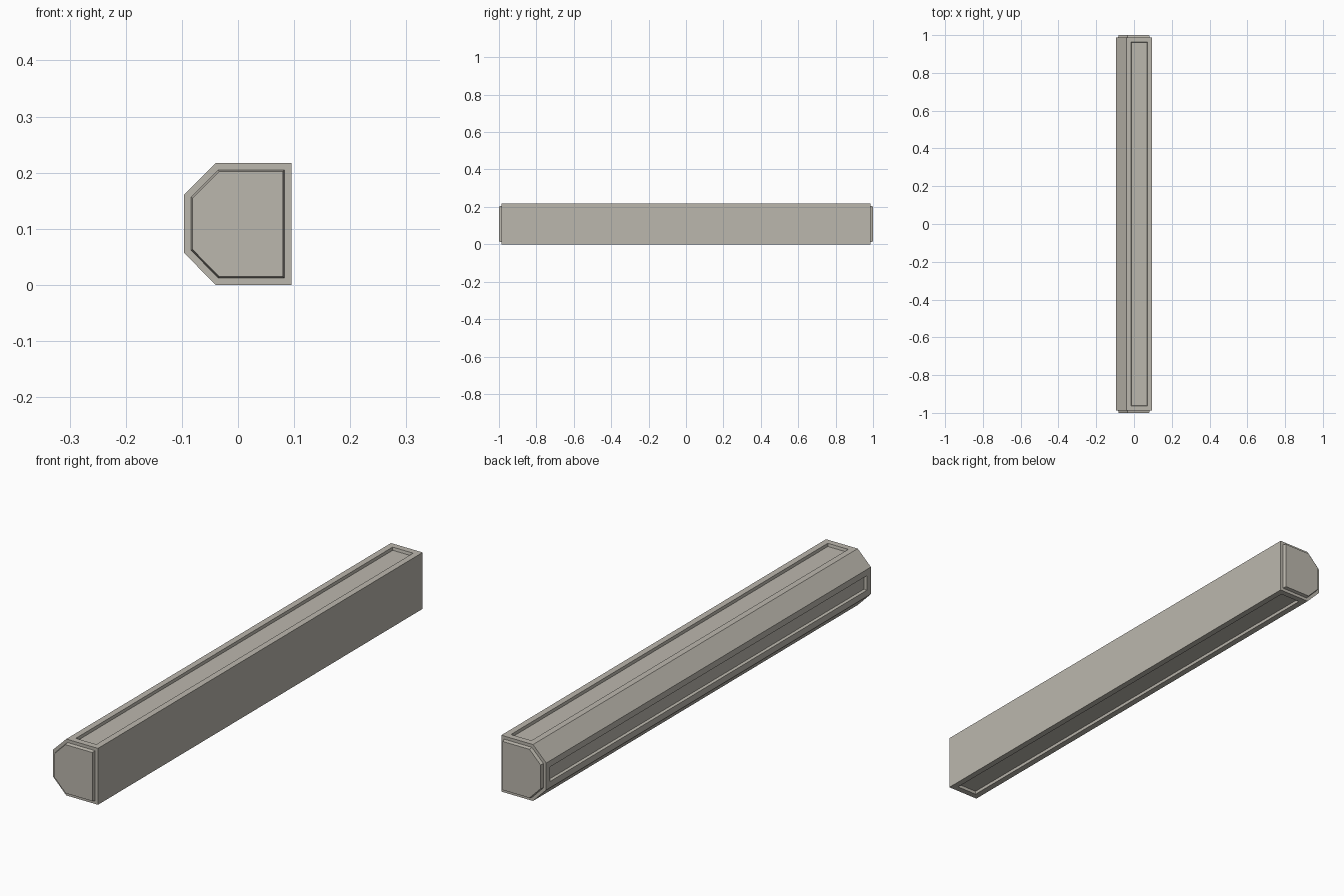
import bpy, bmesh
from mathutils import Vector

if "Cube" in bpy.data.objects:
    bpy.data.objects.remove(bpy.data.objects["Cube"])

mat = bpy.data.materials.new("warm grey stone")
mat.diffuse_color = (0.50, 0.475, 0.42, 1)
mat.use_nodes = True
mat.node_tree.nodes["Principled BSDF"].inputs["Base Color"].default_value = mat.diffuse_color

# Beam cross-section (x, z): square on the right, chamfered on the left
profile = [(-0.04, 0), (0.095, 0), (0.095, 0.217), (-0.04, 0.217),
           (-0.096, 0.161), (-0.096, 0.057)]
HALF = 0.987

bm = bmesh.new()
base = bm.faces.new([bm.verts.new((x, -HALF, z)) for x, z in profile])
ext = bmesh.ops.extrude_face_region(bm, geom=[base], use_keep_orig=True)
bmesh.ops.translate(bm, vec=(0, 2 * HALF, 0),
                    verts=[v for v in ext["geom"] if isinstance(v, bmesh.types.BMVert)])
bmesh.ops.recalc_face_normals(bm, faces=bm.faces)
bm.normal_update()


def facing(*dirs):
    return [f for f in bm.faces if any(f.normal.dot(Vector(d)) > 0.99 for d in dirs)]


ends = facing((0, 1, 0), (0, -1, 0))
panels = facing((0, 0, 1), (0, 0, -1), (-1, 0, 0))


def inset(faces, thickness, depth=0):
    bmesh.ops.inset_individual(bm, faces=faces, thickness=thickness,
                               depth=depth, use_even_offset=True)
    bm.normal_update()


# Raised end caps with slightly tapered sides
inset(ends, 0.012)
inset(ends, 0.003, 0.013)
# Sunken long panels on top, bottom and left
inset(panels, 0.024)
inset(panels, 0.002, -0.011)

me = bpy.data.meshes.new("beam")
bm.to_mesh(me)
bm.free()
me.materials.append(mat)
ob = bpy.data.objects.new("beam", me)
bpy.context.collection.objects.link(ob)
